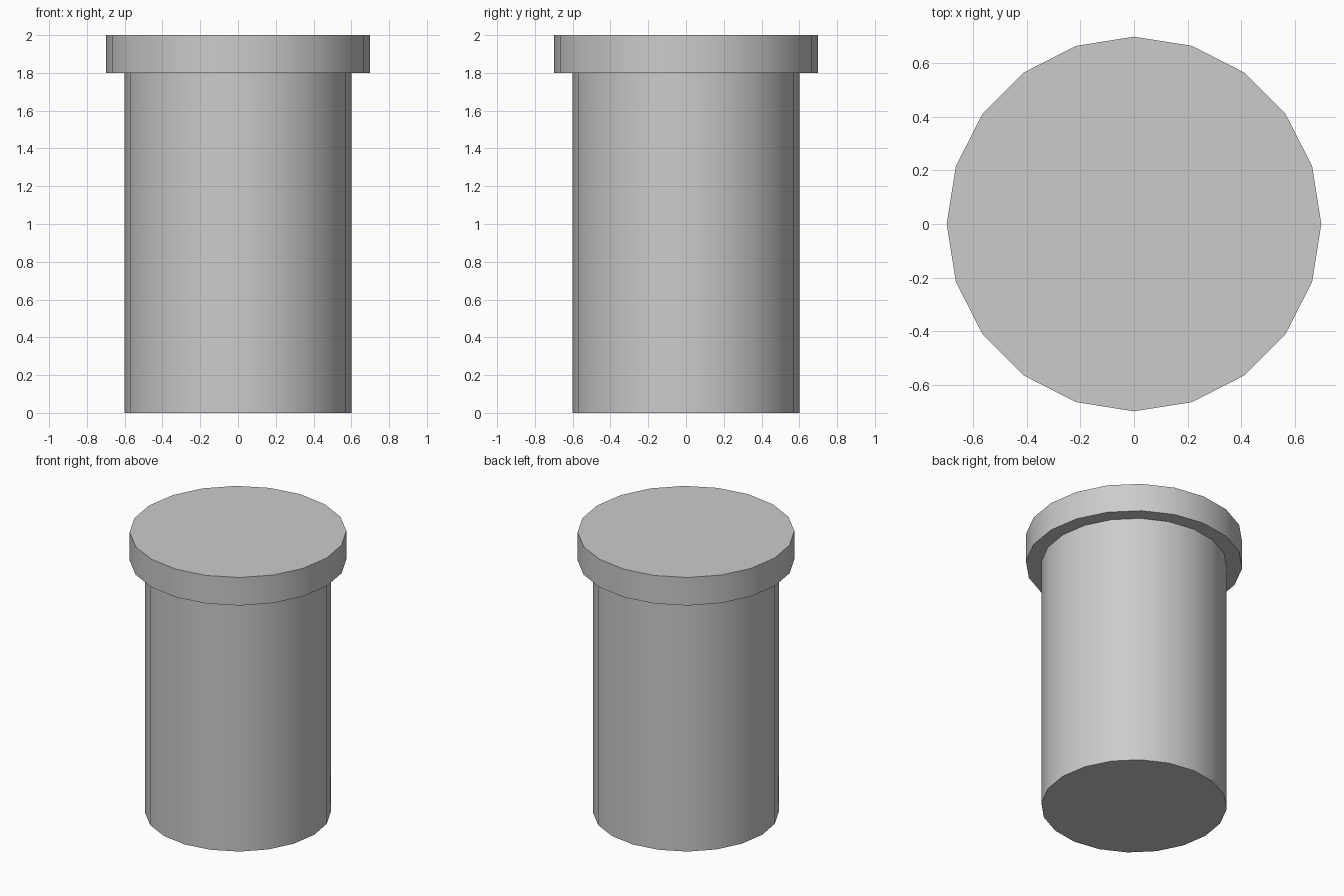
import bpy
from math import radians

if "Cube" in bpy.data.objects:
    bpy.data.objects.remove(bpy.data.objects["Cube"])

SIDES = 20
LID_BASE = 1.8


def drum(name, radius, z0, z1):
    """Upright 20-sided cylinder with smooth walls and sharp rims."""
    bpy.ops.mesh.primitive_cylinder_add(
        vertices=SIDES, radius=radius, depth=z1 - z0,
        location=(0, 0, (z0 + z1) / 2))
    obj = bpy.context.object
    obj.name = name
    bpy.ops.object.shade_smooth_by_angle(angle=radians(30))
    return obj


# Main column
drum("body", 0.6, 0.0, LID_BASE)

# Wider overhanging cap
drum("lid", 0.7, LID_BASE, 2.0)
